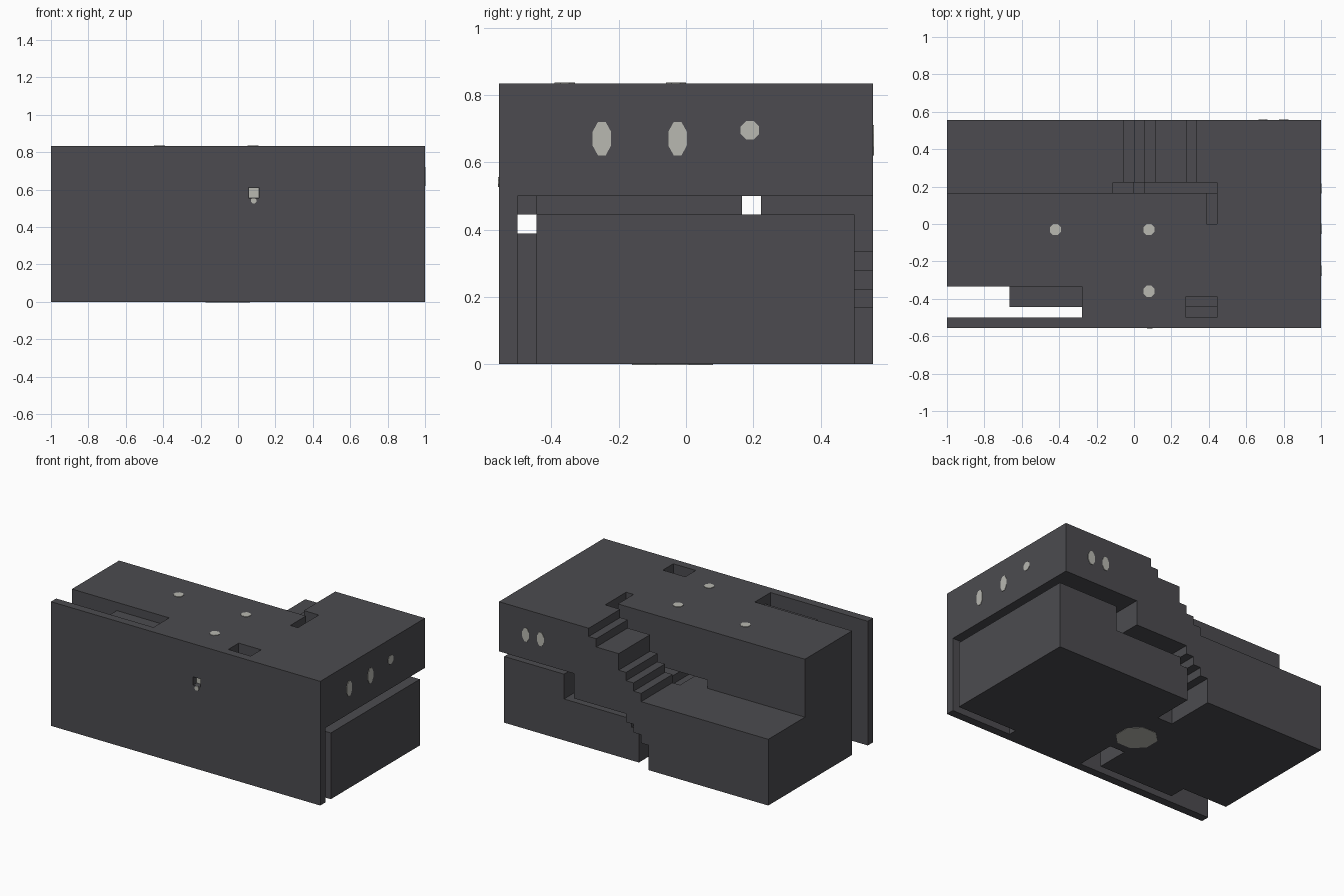
import bpy
import bmesh
import math
from mathutils import Vector, Matrix

cube = bpy.data.objects.get("Cube")
if cube:
    bpy.data.objects.remove(cube, do_unlink=True)

U = 1 / 18  # grid unit shared by every room


def make_material(name, color):
    mat = bpy.data.materials.new(name)
    mat.use_nodes = True
    mat.diffuse_color = color
    mat.node_tree.nodes["Principled BSDF"].inputs["Base Color"].default_value = color
    return mat


STONE = make_material("dark stone", (0.072, 0.071, 0.079, 1))
GLOW = make_material("pale lamp", (0.48, 0.48, 0.44, 1))


def finish(name, bm, mat):
    bmesh.ops.recalc_face_normals(bm, faces=bm.faces)
    mesh = bpy.data.meshes.new(name)
    bm.to_mesh(mesh)
    bm.free()
    mesh.materials.append(mat)
    obj = bpy.data.objects.new(name, mesh)
    bpy.context.collection.objects.link(obj)
    return obj


def prism(name, outline, low, high, axis="z", mat=STONE):
    """Extrude an outline given in grid units, upward or along y."""
    def place(a, b, c):
        return Vector((a, b, c) if axis == "z" else (a, c, b)) * U
    bm = bmesh.new()
    face = bm.faces.new([bm.verts.new(place(a, b, low)) for a, b in outline])
    out = bmesh.ops.extrude_face_region(bm, geom=[face])
    moved = [v for v in out["geom"] if isinstance(v, bmesh.types.BMVert)]
    bmesh.ops.translate(bm, verts=moved, vec=place(0, 0, high - low))
    return finish(name, bm, mat)


def box(name, x, y, z, mat=STONE):
    outline = [(x[0], y[0]), (x[1], y[0]), (x[1], y[1]), (x[0], y[1])]
    return prism(name, outline, z[0], z[1], mat=mat)


def lamp(name, center, normal, width, height):
    """Thin eight-sided plate lying on a surface."""
    bm = bmesh.new()
    turn = Matrix.Rotation(math.pi / 8, 4, "Z")
    bmesh.ops.create_cone(bm, cap_ends=True, segments=8, radius1=0.54,
                          radius2=0.54, depth=0.006, matrix=turn)
    # Local y becomes the height on walls
    n = Vector(normal)
    up = Vector((0, 1, 0)) if n.z else Vector((0, 0, 1))
    side = up.cross(n)
    for v in bm.verts:
        v.co = (Vector(center) + side * v.co.x * width
                + up * v.co.y * height + n * v.co.z)
    return finish(name, bm, GLOW)


# Front wall with a small square recess
wall = box("front_wall", (-18, 18), (-10, -9), (0, 15))
cutter = box("recess_cutter", (1, 2), (-11, -9.3), (10, 11))
cutter.hide_render = True
cutter.hide_viewport = True
cut = wall.modifiers.new("recess", "BOOLEAN")
cut.operation = "DIFFERENCE"
cut.solver = "EXACT"
cut.object = cutter
box("recess_lamp", (1.05, 1.95), (-9.4, -9.25), (10.05, 10.95), GLOW)
lamp("recess_lamp_base", (1.5 * U, -10 * U, 9.75 * U), (0, -1, 0), 0.03, 0.03)

# Upper storey, notched for the pillar shaft and the stair wall
prism("upper_storey", [(-5, -9), (5, -9), (5, -7), (8, -7), (8, -9), (18, -9),
                       (18, 10), (8, 10), (8, 0), (7, 0), (7, 3), (-5, 3)], 9, 15)
box("upper_sill", (-5, 0), (-9, -8), (8, 9))

# Double-height hall with its side parts
box("great_hall", (-18, -5), (-6, 3), (0, 15))
box("hall_alcove", (-12, -5), (-8, -6), (0, 14))
prism("low_hall", [(-18, 3), (-5, 3), (-5, -8), (-2, -8), (-2, 10), (-18, 10)], 0, 8)
box("doorway", (-2, 0), (-4, 4), (0, 7))

# Lower room, with a lower ceiling under the stair landing
prism("lower_room", [(0, -8), (18, -8), (18, 9), (10, 9), (10, 3), (0, 3)], 0, 8)
box("under_stair_room", (1, 10), (3, 9), (0, 5))
box("under_stair_end", (0, 1), (3, 9), (0, 4))
box("front_passage", (0, 10), (-9, -8), (0, 7))

# Staircase: stepped underside and stepped roof
under = [(-2, 3)]
for i in range(3):
    under += [(i - 1, i + 3), (i - 1, i + 4)]
roof = [(8, 6), (8, 15), (6, 15), (6, 14), (5, 14), (5, 13), (2, 13)]
for i in range(3):
    roof += [(2 - i, 11 - i), (1 - i, 11 - i)]
roof += [(-1, 8), (-2, 8)]
prism("staircase", under + roof, 4, 10, axis="y")

# Lamps on the roof, back, right end and underside
TOP = 15 * U
for i, (x, y) in enumerate([(-0.42, -0.03), (0.08, -0.03), (0.08, -0.36)]):
    lamp(f"roof_lamp_{i + 1}", (x, y, TOP), (0, 0, 1), 0.06, 0.06)
for i, x in enumerate([0.69, 0.8]):
    lamp(f"back_lamp_{i + 1}", (x, 10 * U, 0.665), (0, 1, 0), 0.05, 0.09)
for i, (y, z, h) in enumerate([(-0.25, 0.67, 0.1), (-0.025, 0.67, 0.1), (0.19, 0.695, 0.055)]):
    lamp(f"end_lamp_{i + 1}", (1, y, z), (1, 0, 0), 0.055, h)
lamp("floor_lamp", (-0.055, -0.04, 0.001), (0, 0, -1), 0.24, 0.24)
